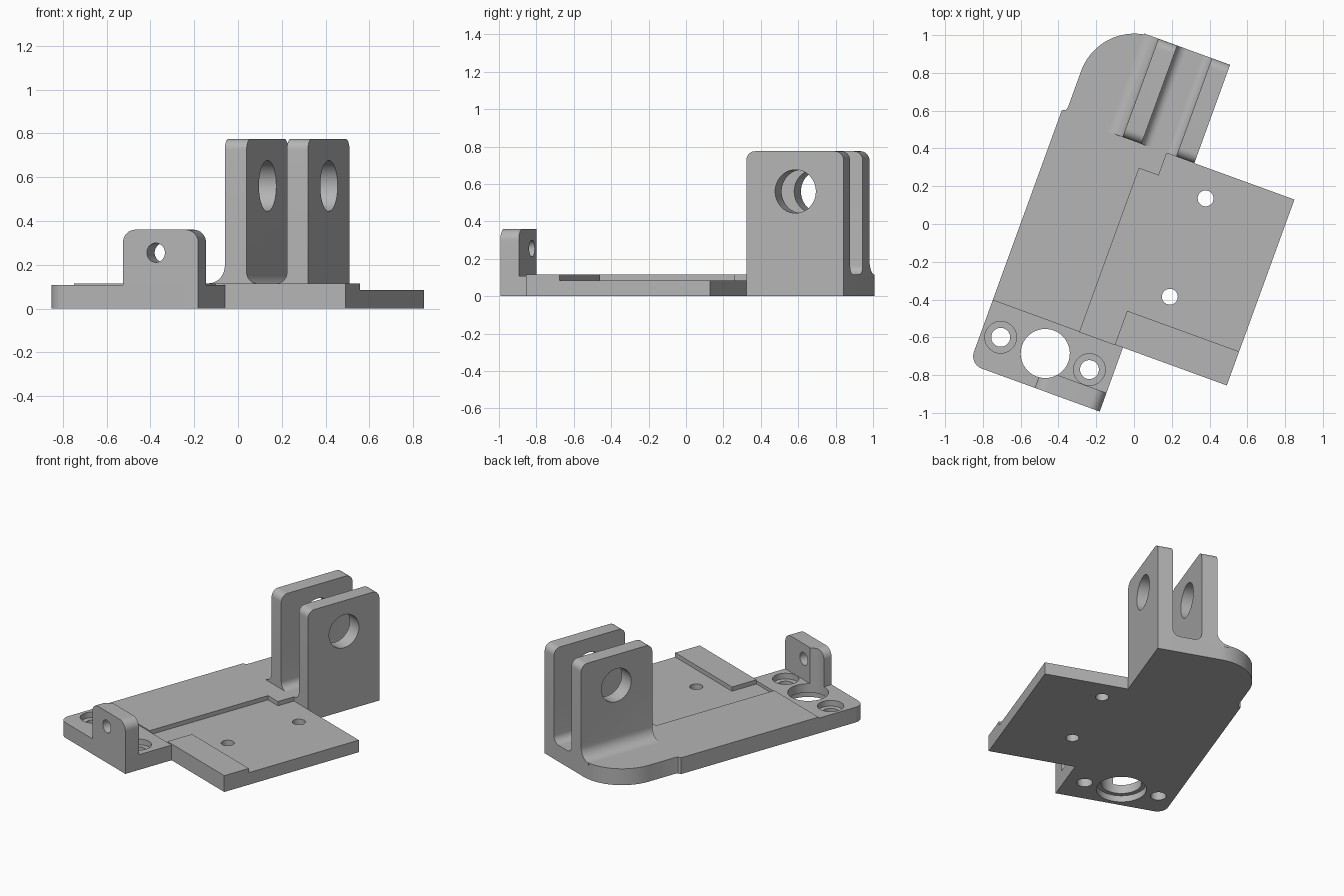
import bpy, bmesh, math
from mathutils import Matrix, Vector

cube = bpy.data.objects.get("Cube")
if cube:
    bpy.data.objects.remove(cube, do_unlink=True)

grey = bpy.data.materials.new("machined_grey")
grey.use_nodes = True
COLOUR = (0.46, 0.46, 0.46, 1)
grey.diffuse_color = COLOUR
grey.node_tree.nodes["Principled BSDF"].inputs["Base Color"].default_value = COLOUR

TURN = Matrix.Rotation(math.radians(-20), 4, "Z")   # the part stands turned on its base
# How profile coordinates (a, b) and extrusion depth d map to local axes
AXES = {
    "z": lambda a, b, d: (a, b, d),
    "y": lambda a, b, d: (a, d, b),
    "x": lambda a, b, d: (d, a, b),
}


def arc(cx, cy, r, start, end, n=10):
    angles = [math.radians(start + (end - start) * i / n) for i in range(n + 1)]
    return [(cx + r * math.cos(t), cy + r * math.sin(t)) for t in angles]


def extrude(name, outline, lo, hi, axis="z"):
    """Closed profile extruded from lo to hi along an axis."""
    bm = bmesh.new()
    place = AXES[axis]
    face = bm.faces.new([bm.verts.new(place(a, b, lo)) for a, b in outline])
    top = bmesh.ops.extrude_face_region(bm, geom=[face])["geom"]
    shift = Vector(place(0, 0, hi - lo))
    bmesh.ops.translate(bm, vec=shift, verts=[v for v in top if isinstance(v, bmesh.types.BMVert)])
    bmesh.ops.recalc_face_normals(bm, faces=bm.faces)
    mesh = bpy.data.meshes.new(name)
    bm.to_mesh(mesh)
    bm.free()
    mesh.materials.append(grey)
    obj = bpy.data.objects.new(name, mesh)
    bpy.context.collection.objects.link(obj)
    return obj


def cylinder(cx, cy, r, lo, hi, axis="z"):
    return extrude("cutter", arc(cx, cy, r, 0, 360, 48)[:-1], lo, hi, axis)


def boolean(obj, tool, operation="DIFFERENCE"):
    """Apply a boolean and discard the tool."""
    mod = obj.modifiers.new("cut", "BOOLEAN")
    mod.operation, mod.solver, mod.object = operation, "EXACT", tool
    bpy.context.view_layer.objects.active = obj
    bpy.ops.object.modifier_apply(modifier=mod.name)
    bpy.data.objects.remove(tool, do_unlink=True)


DECK, FLOOR, FOOT, TOP = 0.115, 0.085, 0.107, 0.775
LEFT, RIGHT = -0.565, 0.754
FRONT, MID, BACK = -0.995, -0.635, 0.966
NOTCH, SIDE = 0.412, 0.19

# Raised deck with one large rounded back corner
deck = extrude("deck", [
    (LEFT, MID), (-0.075, MID), (-0.075, 0.286), (0.035, 0.286), (0.035, NOTCH),
    (SIDE, NOTCH), (SIDE, BACK)]
    + arc(-0.24, BACK - 0.3, 0.3, 90, 180, 24)
    + [(-0.54, 0.46), (-0.546, 0.443), (LEFT, 0.435)], 0, DECK)

# Lower side flange with two bolt holes
flange = extrude("side_flange", [
    (-0.075, MID), (RIGHT, MID), (RIGHT, NOTCH), (0.035, NOTCH),
    (0.035, 0.286), (-0.075, 0.286)], 0, FLOOR)
for y in (-0.297, 0.257):
    boolean(flange, cylinder(0.31, y, 0.042, -0.1, 0.3))

# Raised pad along the front edge of the flange
pad = extrude("flange_pad", [
    (0.123, MID), (RIGHT, MID), (RIGHT, -0.444), (0.123, -0.444)], FLOOR, DECK)

# Two fins, filleted into the deck
r = 0.08
left_fin = extrude("left_fin", [(-0.214 - r, 0.1)]
    + arc(-0.214 - r, DECK + r, r, -90, 0)
    + [(-0.214, TOP), (-0.108, TOP)]
    + arc(-0.058, DECK + 0.05, 0.05, 180, 270)
    + [(-0.058, 0.1)], NOTCH, BACK, "y")
right_fin = extrude("right_fin", [(0.038, DECK)]
    + arc(0.038, DECK + 0.05, 0.05, -90, 0)[1:]
    + [(0.088, TOP), (SIDE, TOP), (SIDE, DECK)], NOTCH, BACK, "y")
for fin in (left_fin, right_fin):
    # Round the top corners, then bore the pin hole
    rounding = extrude("cutter", [(NOTCH, -0.1), (BACK, -0.1)]
        + arc(BACK - 0.05, TOP - 0.05, 0.05, 0, 90)
        + arc(NOTCH + 0.05, TOP - 0.05, 0.05, 90, 180), -1, 1, "x")
    boolean(fin, rounding, "INTERSECT")
    boolean(fin, cylinder(0.692, 0.56, 0.116, -1, 1, "x"))

# Front foot with two counterbored screw holes and a large stepped bore
foot = extrude("front_foot", arc(LEFT + 0.07, FRONT + 0.07, 0.07, 180, 270)
    + [(0.169, FRONT), (0.169, MID), (LEFT, MID)], 0, FOOT)
for x in (-0.458, 0.042):
    boolean(foot, cylinder(x, -0.805, 0.05, -0.1, 0.3))
    boolean(foot, cylinder(x, -0.805, 0.084, FOOT - 0.04, 0.3))
boolean(foot, cylinder(-0.207, -0.805, 0.13, -0.1, 0.3))
boolean(foot, cylinder(-0.207, -0.805, 0.16, -0.1, 0.045))

# Upright tab on the foot, relieved by the large bore
tab = extrude("front_tab", [(-0.197, FOOT), (0.169, FOOT)]
    + arc(0.109, 0.3, 0.06, 0, 90) + arc(-0.137, 0.3, 0.06, 90, 180),
    FRONT, -0.89, "y")
boolean(tab, cylinder(-0.207, -0.805, 0.13, 0, 0.6))
boolean(tab, cylinder(-0.037, 0.255, 0.044, -1.2, -0.7, "y"))

# Turn every part and smooth its curved faces
for obj in (deck, flange, pad, left_fin, right_fin, foot, tab):
    obj.data.transform(TURN)
    bpy.ops.object.select_all(action="DESELECT")
    obj.select_set(True)
    bpy.context.view_layer.objects.active = obj
    bpy.ops.object.shade_smooth_by_angle(angle=math.radians(30))
